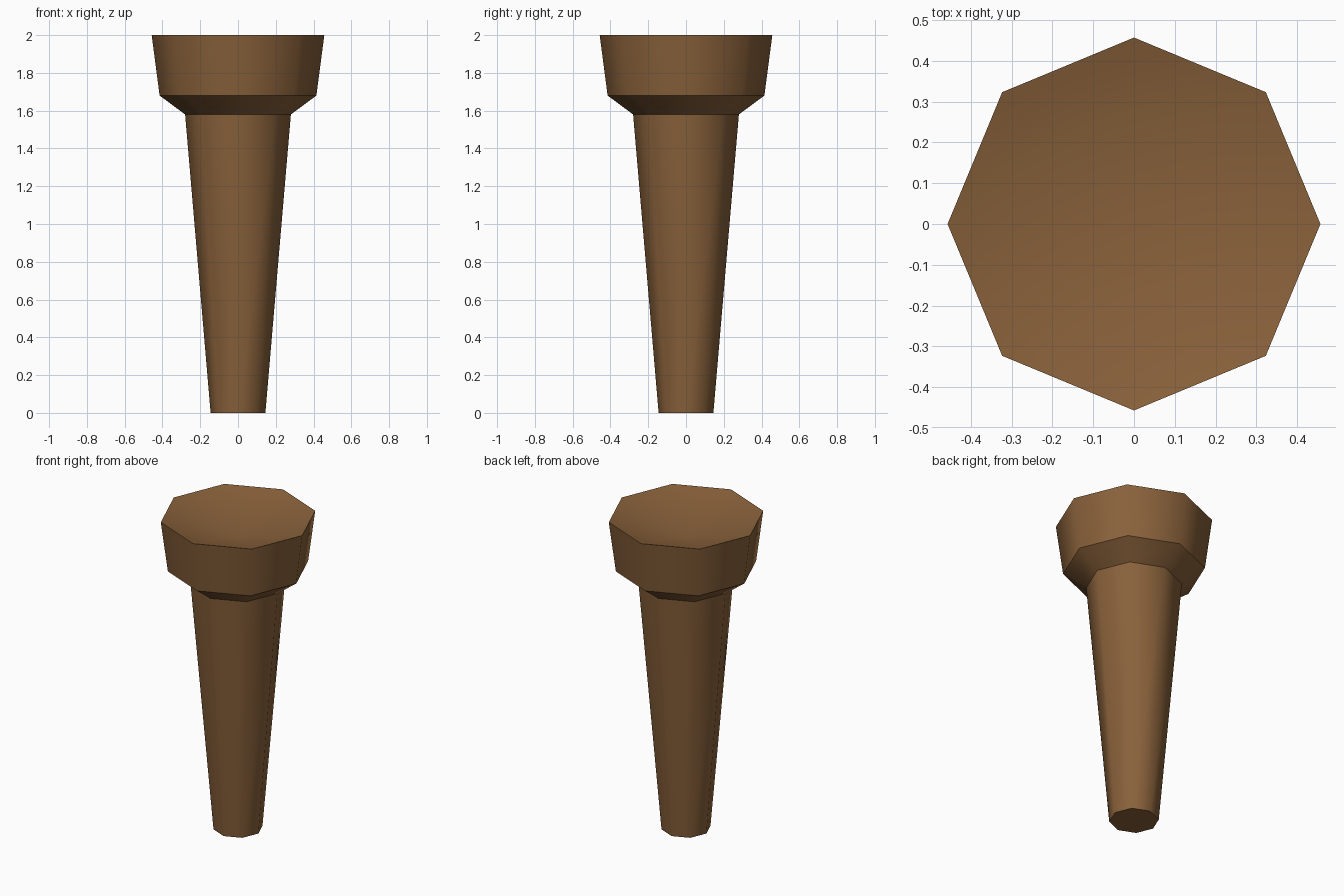
import bpy, bmesh, math

if "Cube" in bpy.data.objects:
    bpy.data.objects.remove(bpy.data.objects["Cube"])

SIDES = 8
PROFILE = [(0.145, 0.0), (0.28, 1.58), (0.415, 1.68), (0.457, 2.0)]
DISH_DEPTH = 0.13

wood = bpy.data.materials.new("brown wood")
wood.diffuse_color = (0.25, 0.12, 0.043, 1)
wood.use_nodes = True
wood.node_tree.nodes["Principled BSDF"].inputs["Base Color"].default_value = wood.diffuse_color

bm = bmesh.new()

# octagonal rings from foot to rim
rings = []
for r, z in PROFILE:
    rings.append([bm.verts.new((r * math.cos(2 * math.pi * i / SIDES),
                                r * math.sin(2 * math.pi * i / SIDES), z))
                  for i in range(SIDES)])

# shaft, flare and head sides
for low, high in zip(rings, rings[1:]):
    for i in range(SIDES):
        j = (i + 1) % SIDES
        bm.faces.new((low[i], low[j], high[j], high[i]))

# flat foot
bm.faces.new(rings[0][::-1])

# shallow dished top
centre = bm.verts.new((0, 0, PROFILE[-1][1] - DISH_DEPTH))
for i in range(SIDES):
    bm.faces.new((rings[-1][i], rings[-1][(i + 1) % SIDES], centre))

# smooth around the post, crisp at each ring
for f in bm.faces:
    f.smooth = True
for e in bm.edges:
    if abs(e.verts[0].co.z - e.verts[1].co.z) < 1e-5:
        e.smooth = False

mesh = bpy.data.meshes.new("torch_post")
bm.to_mesh(mesh)
bm.free()
mesh.materials.append(wood)
bpy.context.collection.objects.link(bpy.data.objects.new("torch_post", mesh))
